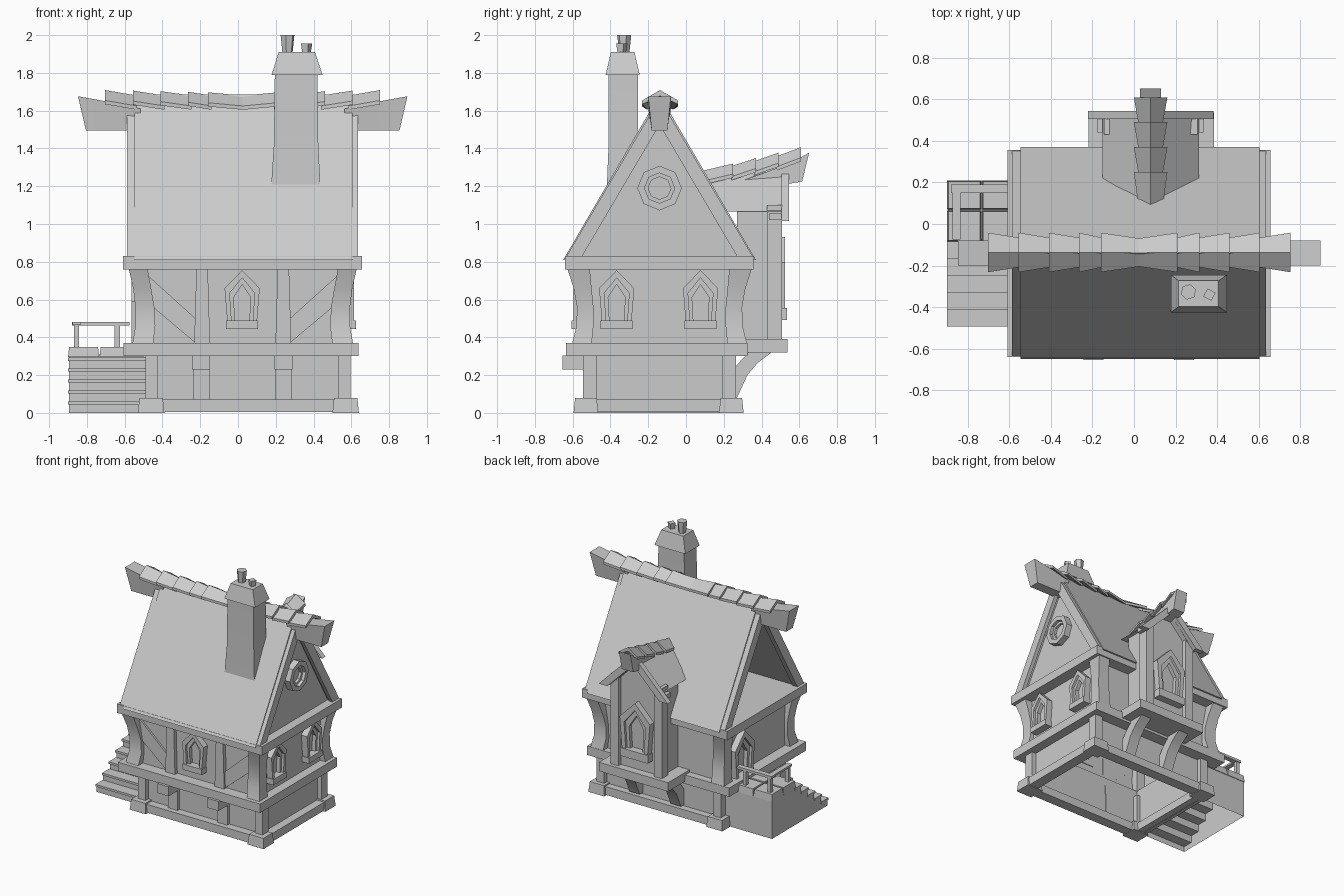
import bpy, bmesh, math
from mathutils import Matrix

if "Cube" in bpy.data.objects:
    bpy.data.objects.remove(bpy.data.objects["Cube"])

GREY = (0.6, 0.6, 0.6, 1)
mat = bpy.data.materials.new("plain grey")
mat.use_nodes = True
mat.diffuse_color = GREY
mat.node_tree.nodes["Principled BSDF"].inputs["Base Color"].default_value = GREY

XC, YC = 0.025, -0.14      # centre of the house body
DX = 0.08                  # centre of the rear bay


def loft(name, rings, open_bottom=False, tube=False, place=Matrix()):
    """Skin a list of point rings; a tube has no end caps."""
    bm = bmesh.new()
    vs = [[bm.verts.new(p) for p in r] for r in rings]
    n = len(rings[0])
    for a, b in zip(vs, vs[1:]):
        for i in range(n):
            j = (i + 1) % n
            bm.faces.new((a[i], a[j], b[j], b[i]))
    if not tube:
        bm.faces.new(vs[0])
        bm.faces.new(vs[-1])
    bmesh.ops.recalc_face_normals(bm, faces=bm.faces)
    if open_bottom:
        low = min(v.co.z for v in bm.verts) + 0.001
        bmesh.ops.delete(bm, geom=[f for f in bm.faces if all(v.co.z < low for v in f.verts)],
                         context='FACES_ONLY')
    bm.transform(place)
    for f in bm.faces:
        f.smooth = True
    me = bpy.data.meshes.new(name)
    bm.to_mesh(me)
    bm.free()
    me.set_sharp_from_angle(angle=math.radians(28))
    me.materials.append(mat)
    ob = bpy.data.objects.new(name, me)
    bpy.context.collection.objects.link(ob)


def rect(x0, x1, y0, y1, z):
    return [(x0, y0, z), (x1, y0, z), (x1, y1, z), (x0, y1, z)]


def box(name, x0, x1, y0, y1, z0, z1, inset=0, **kw):
    loft(name, [rect(x0, x1, y0, y1, z0),
                rect(x0 + inset, x1 - inset, y0 + inset, y1 - inset, z1)], **kw)


def prism_x(name, pts, x0, x1, **kw):
    loft(name, [[(x, y, z) for y, z in pts] for x in (x0, x1)], **kw)


def prism_y(name, pts, y0, y1, **kw):
    loft(name, [[(x, y, z) for x, z in pts] for y in (y0, y1)], **kw)


def chevron(c, half, peak, base, thick):
    """Upside-down V outline; thick is measured vertically."""
    inner = half - thick * half / (peak - base)
    return [(c - half, base), (c, peak), (c + half, base),
            (c + inner, base), (c, peak - thick), (c - inner, base)]


def window(name, x, y, z, angle, s=1.0, sill=True):
    """Pointed window on a wall; angle 0 faces the front."""
    place = Matrix.Translation((x, y, z)) @ Matrix.Rotation(angle, 4, 'Z')
    a, b, c = [[(-w * .85, 0), (-w, h * .64), (0, h), (w, h * .64), (w * .85, 0)]
               for w, h in ((.093, .265), (.066, .225), (.045, .19))]
    for part, outer, inner, d in (("_frame", a, b, .05), ("_sash", b, c, .03)):
        prism_y(name + part, [(p * s, q * s) for p, q in outer + inner[::-1]], -d, .005, place=place)
    if sill:
        box(name + "_sill", -.085 * s, .085 * s, -.06, .005, -.045 * s, 0, place=place)


# Stone plinth with corner blocks
for nm, y0, y1 in (("front", -.575, -.49), ("back", .2, .285)):
    box("plinth_" + nm, -.48, .59, y0, y1, .005, .07)
for nm, x0, x1 in (("left", .54, .625), ("right", -.515, -.43)):
    box("plinth_" + nm, x0, x1, -.55, .26, .005, .07)
for x0 in (-.53, .50):
    for y0 in (-.595, .175):
        box("corner_stone", x0, x0 + .14, y0, y0 + .13, 0, .08, .008)

# Ground floor walls and corner posts, hollow inside
box("ground_floor_walls", -.455, .56, -.51, .23, .02, .33, tube=True)
for x0 in (-.49, .53):
    for y0 in (-.545, .19):
        box("ground_post", x0, x0 + .065, y0, y0 + .075, .06, .31)
for x in (-.195, .24):
    box("front_ground_post", x - .043, x + .043, -.535, -.508, .06, .24)
    box("joist_end", x - .048, x + .048, -.655, -.508, .23, .305)

# Floor beams and upper storey
for nm, y0, y1 in (("front", -.635, -.51), ("back", .23, .325)):
    box("middle_beam_" + nm, -.605, .637, y0, y1, .30, .37)
for nm, x0, x1 in (("left", .56, .637), ("right", -.605, -.455)):
    box("middle_beam_" + nm, x0, x1, -.51, .23, .30, .37)
box("upper_walls", XC - .54, XC + .54, YC - .405, YC + .405, .36, .78, tube=True)
box("upper_beam", -.61, .657, -.64, .357, .76, .83)

# Curved corner posts: height, outer and inner half spans
SECTIONS = [(.36, .585, .475, .465, .36), (.46, .568, .463, .44, .35), (.56, .568, .468, .437, .35),
            (.66, .58, .485, .455, .36), (.77, .605, .505, .49, .37)]
for sx in (-1, 1):
    for sy in (-1, 1):
        loft("corner_post", [rect(XC + sx * xi, XC + sx * xo, YC + sy * yi, YC + sy * yo, z)
                             for z, xo, xi, yo, yi in SECTIONS])

# Front timber framing
for sx in (-1, 1):
    c = XC + sx * .215
    prism_y("stud", [(c - .042, .36), (c + .042, .36), (c + .03, .77), (c - .03, .77)], -.575, -.54)
    prism_y("diagonal_brace", [(XC + sx * a, z) for a, z in
                               ((.25, .37), (.50, .58), (.51, .735), (.25, .50))], -.56, -.54)

# Windows and side door
window("front_window", .022, YC - .405, .49, 0)
for y in (-.367, .077):
    window("left_window", XC + .54, y, .49, math.pi / 2)
window("side_door", XC - .54, .07, .37, -math.pi / 2, 1.3, sill=False)

# Gable wall on the left, attic open on the right, main roof
prism_x("gable_wall", [(YC - .46, .82), (YC, 1.6), (YC + .46, .82)], .55, .585)
prism_x("main_roof", chevron(YC, .51, 1.685, .81, .13), -.547, .605)
for x0, x1 in ((-.588, -.547), (.605, .636)):
    prism_x("rake_board", chevron(YC, .495, 1.665, .825, .14), x0, x1)

# Round gable window
loft("round_window_frame", [[(x, YC + r * math.cos(math.pi * k / 4), 1.19 + r * math.sin(math.pi * k / 4))
                             for k in range(8)]
                            for r, x in ((.118, .57), (.118, .635), (.08, .635),
                                         (.08, .61), (.06, .61), (.06, .59))])

# Ridge beam ends, curving up and cut at a slant
for sx in (-1, 1):
    loft("ridge_beam_end", [[(XC + sx * xb, YC - .042, 1.495), (XC + sx * xb, YC + .042, 1.495),
                             (XC + sx * xt, YC + .06, zt), (XC + sx * xt, YC - .06, zt)]
                            for xb, xt, zt in ((.54, .54, 1.61), (.7, .7, 1.645), (.83, .872, 1.676))])


def tile(name, inner, outer, z_in, z_out, along_x, c):
    """Ridge tile, wide and raised at its outer end."""
    rings = []
    for t, w, z in ((inner, .068, z_in), (outer, .095, z_out)):
        sec = [(-w, z - .055), (0, z), (w, z - .055), (w, z - .075), (0, z - .03), (-w, z - .075)]
        rings.append([(t, c + s, h) if along_x else (c + s * .85, t, h) for s, h in sec])
    loft(name, rings)


stops = [0, .185, .29, .435, .58, .728]
for sx in (-1, 1):
    for k, (a, b) in enumerate(zip(stops, stops[1:])):
        tile("ridge_tile", XC + sx * max(a - .02, 0), XC + sx * b,
             1.68, 1.697 + .003 * k, True, YC + .003)

# Chimney with cap and pots
loft("chimney", [rect(.175, .437, -.42, -.25, 1.0), rect(.177, .435, -.418, -.25, 1.22),
                 rect(.19, .425, -.41, -.255, 1.42), rect(.195, .42, -.41, -.255, 1.8)])
loft("chimney_cap", [rect(.178, .447, -.425, -.245, 1.79), rect(.215, .407, -.398, -.273, 1.91)])


def pot(name, x, y, n, r, z1):
    loft(name, [[(x + q * math.cos(math.tau * k / n + .3), y + q * math.sin(math.tau * k / n + .3), z)
                 for k in range(n)] for q, z in ((r * .72, 1.9), (r, z1))])


pot("large_pot", .262, -.327, 6, .038, 2.0)
pot("small_pot", .363, -.34, 4, .031, 1.955)

# Rear bay: ledge, brackets, body, posts
box("bay_ledge", DX - .30, DX + .305, .27, .537, .32, .39)
for s in (-1, 1):
    x = DX + s * .18
    prism_x("bay_bracket", [(.23, .08), (.27, .08), (.325, .20), (.38, .265), (.46, .325),
                            (.335, .325), (.27, .255), (.23, .2)], x - .045, x + .045)
    p = DX + s * .19
    box("bay_post", p - .035, p + .035, .43, .508, .38, 1.1)
    box("bay_eave_block", DX + s * .24 - .015, DX + s * .24 + .015, .44, .515, 1.02, 1.055)
prism_y("bay_body", [(DX - .2, .38), (DX + .2, .38), (DX + .2, 1.07), (DX, 1.25), (DX - .2, 1.07)],
        .27, .475)
window("bay_window", DX, .475, .555, math.pi, 1.42)

# Rear bay roof, boards, ridge beam and tiles
loft("bay_roof", [[(x, y, z) for x, z in chevron(DX, .232, peak, 1.065, .06)]
                  for y, peak in ((.05, 1.265), (.515, 1.30))])
prism_y("bay_rake_board", chevron(DX, .302, 1.315, 1.015, .075), .505, .545)
prism_x("bay_ridge_beam", [(.3, 1.17), (.615, 1.225), (.652, 1.378), (.56, 1.325), (.3, 1.23)],
        DX - .05, DX + .05)
stops = [.09, .25, .37, .49, .61]
for k, (a, b) in enumerate(zip(stops, stops[1:])):
    tile("bay_ridge_tile", a - .01, b, 1.28 + .026 * k, 1.32 + .029 * k, False, DX)

# Side stairs: open-bottomed stepped block with treads
X0, X1, RUN, RISE = -.895, -.48, .082, .058
outline = [(.205, 0), (-.485, 0)]
for k in range(5):
    y, z = -.485 + RUN * k, RISE * (k + 1)
    outline += [(y, z), (y + RUN, z)]
    box("tread", X0 - .005, X1, y - .008, y + RUN, z - .014, z + .003)
outline += [(-.075, .31), (.205, .31)]
prism_x("stair_block", outline, X0, X1, open_bottom=True)

# Landing slabs
for x0, x1 in ((-.9, -.735), (-.733, -.5)):
    for y0, y1 in ((-.085, .066), (.069, .21)):
        box("landing_slab", x0, x1, y0, y1, .295, .35, .006)

# Landing railing
for x, y in ((-.855, .17), (-.64, .17), (-.855, -.05)):
    box("rail_post", x - .014, x + .014, y - .014, y + .014, .34, .47)
box("back_rail", -.88, -.575, .15, .19, .462, .482)
box("side_rail", -.875, -.835, -.075, .19, .464, .48)
